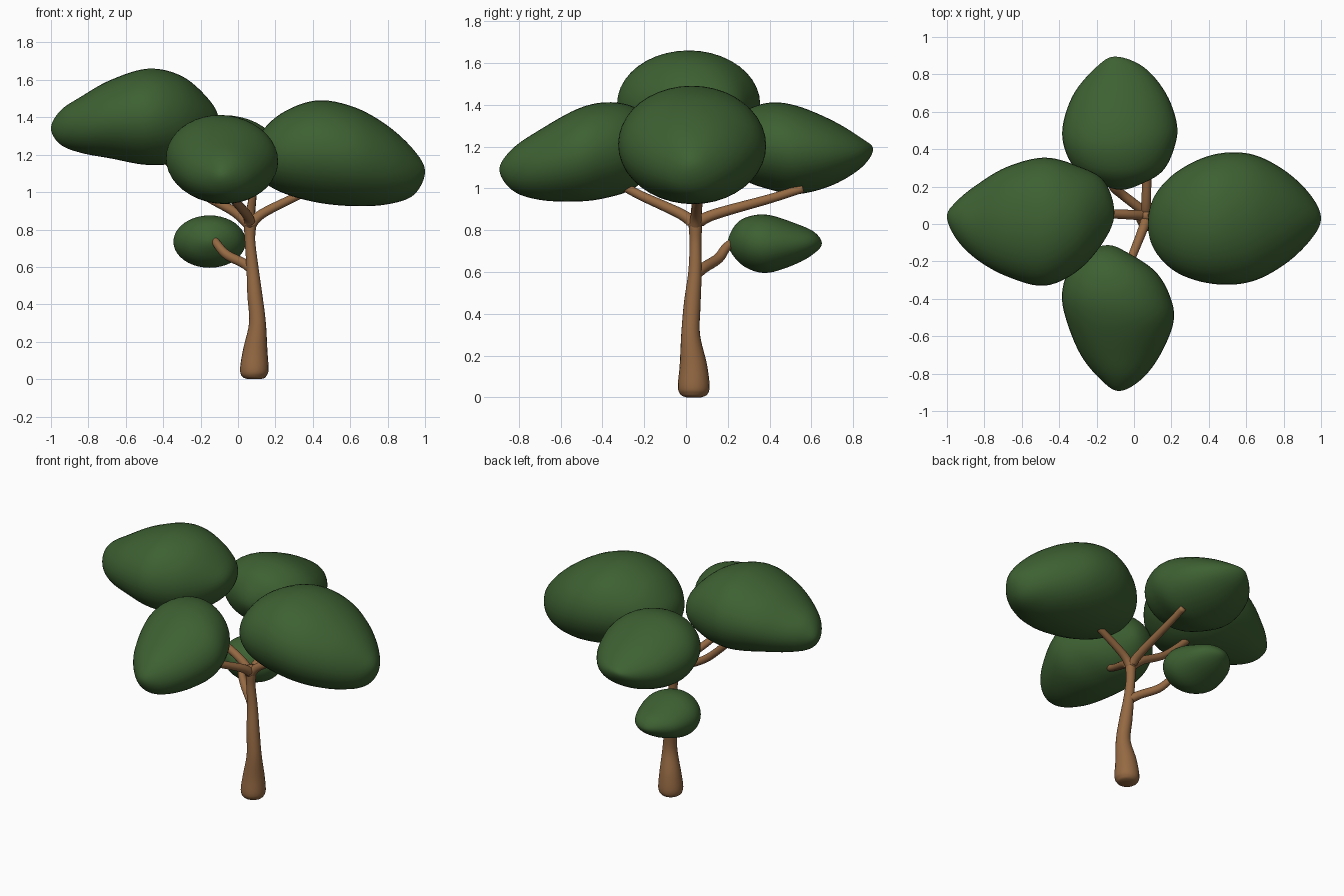
import bpy, bmesh, math

if "Cube" in bpy.data.objects:
    bpy.data.objects.remove(bpy.data.objects["Cube"])


def material(name, rgb):
    m = bpy.data.materials.new(name)
    m.diffuse_color = (*rgb, 1.0)
    m.use_nodes = True
    m.node_tree.nodes["Principled BSDF"].inputs["Base Color"].default_value = m.diffuse_color
    return m


GREEN = material("leaf green", (0.047, 0.118, 0.032))
BROWN = material("bark brown", (0.30, 0.142, 0.056))


def spline(a, b, c, d, t):
    """Smooth curve through b and c."""
    return tuple(0.5 * (2 * q + (r - p) * t + (2 * p - 5 * q + 4 * r - s) * t * t
                        + (3 * q - p - 3 * r + s) * t ** 3)
                 for p, q, r, s in zip(a, b, c, d))


def sample(rows, first, last, steps):
    pts = [first] + rows + [last]
    out = [spline(*pts[i:i + 4], k / steps)
           for i in range(len(rows) - 1) for k in range(steps)]
    return out + [rows[-1]]


def finish(name, bm, mat):
    bmesh.ops.recalc_face_normals(bm, faces=bm.faces)
    for f in bm.faces:
        f.smooth = True
    me = bpy.data.meshes.new(name)
    bm.to_mesh(me)
    bm.free()
    me.materials.append(mat)
    ob = bpy.data.objects.new(name, me)
    bpy.context.collection.objects.link(ob)


def skin_rings(bm, rings, start, end):
    """Bridge vertex rings and close both ends to a point."""
    n = len(rings[0])
    s, e = bm.verts.new(start), bm.verts.new(end)
    for i in range(n):
        j = (i + 1) % n
        bm.faces.new((s, rings[0][j], rings[0][i]))
        bm.faces.new((e, rings[-1][i], rings[-1][j]))
        for a, b in zip(rings, rings[1:]):
            bm.faces.new((a[i], a[j], b[j], b[i]))


def foliage(name, axis, rows, sides=40):
    """Loft ellipses; each row is position, side min, side max, z min, z max."""
    def flip(r):
        return (r[0], r[2], r[1], r[4], r[3])
    pts = sample(rows, flip(rows[1]), flip(rows[-2]), 6)

    def place(u, v, z):
        return (u, v, z) if axis == "x" else (v, u, z)
    bm = bmesh.new()
    rings = []
    for u, v0, v1, z0, z1 in pts[1:-1]:
        ring = []
        for k in range(sides):
            a = 2 * math.pi * k / sides
            ring.append(bm.verts.new(place(
                u, (v0 + v1) / 2 + (v1 - v0) / 2 * math.cos(a),
                (z0 + z1) / 2 + (z1 - z0) / 2 * math.sin(a))))
        rings.append(ring)
    ends = [place(r[0], r[1], r[3]) for r in (rows[0], rows[-1])]
    skin_rings(bm, rings, *ends)
    finish(name, bm, GREEN)


def limb(name, rows, sides=20):
    """Tapered tube; each row is x, y, z, radius."""
    from mathutils import Vector
    pts = sample(rows, rows[0], rows[-1], 6)
    centres = [Vector(p[:3]) for p in pts]
    bm = bmesh.new()
    rings = []
    for i, p in enumerate(pts):
        d = (centres[min(i + 1, len(pts) - 1)] - centres[max(i - 1, 0)]).normalized()
        ref = Vector((0, 1, 0)) if abs(d.y) < 0.7 else Vector((1, 0, 0))
        if name == "branch_low":
            ref = Vector((1, 1, 0))
        s = d.cross(ref).normalized()
        t = d.cross(s)
        rings.append([bm.verts.new(centres[i] + max(p[3], 0.002) * (
            s * math.cos(2 * math.pi * k / sides) + t * math.sin(2 * math.pi * k / sides)))
            for k in range(sides)])
    skin_rings(bm, rings, centres[0], centres[-1])
    finish(name, bm, BROWN)


# Foliage clumps
foliage("foliage_left", "x", [
    (-1.0, .04, .04, 1.34, 1.34), (-.95, -.08, .12, 1.255, 1.435),
    (-.84, -.19, .21, 1.21, 1.51), (-.68, -.28, .305, 1.18, 1.60),
    (-.48, -.33, .355, 1.145, 1.66), (-.30, -.25, .31, 1.165, 1.62),
    (-.16, -.09, .23, 1.26, 1.50), (-.105, .06, .06, 1.39, 1.39)])
foliage("foliage_right", "x", [
    (.075, 0, 0, 1.19, 1.19), (.11, -.14, .15, 1.08, 1.30),
    (.23, -.26, .28, 1.0, 1.42), (.42, -.32, .37, .945, 1.49),
    (.62, -.31, .375, .925, 1.455), (.80, -.22, .29, .935, 1.355),
    (.94, -.09, .16, .985, 1.225), (1.0, .03, .03, 1.11, 1.11)])
foliage("foliage_front", "y", [
    (-.893, -.08, -.08, 1.09, 1.09), (-.83, -.18, .04, .99, 1.19),
    (-.70, -.285, .14, .945, 1.28), (-.52, -.36, .212, .937, 1.38),
    (-.38, -.385, .19, .955, 1.412), (-.25, -.35, .11, 1.0, 1.39),
    (-.15, -.26, -.04, 1.10, 1.31), (-.113, -.14, -.14, 1.2, 1.2)])
foliage("foliage_back", "y", [
    (.895, -.10, -.10, 1.187, 1.187), (.84, -.20, .05, 1.10, 1.24),
    (.70, -.32, .17, 1.015, 1.325), (.53, -.38, .23, .972, 1.395),
    (.40, -.37, .213, .995, 1.41), (.28, -.30, .15, 1.04, 1.37),
    (.21, -.17, .03, 1.12, 1.29), (.183, -.07, -.07, 1.2, 1.2)])
foliage("foliage_low", "y", [
    (.65, -.15, -.15, .737, .737), (.615, -.235, -.06, .69, .79),
    (.53, -.31, 0, .64, .83), (.40, -.345, .04, .597, .872),
    (.31, -.325, .025, .61, .868), (.24, -.26, -.04, .66, .83),
    (.20, -.15, -.15, .74, .74)])

# Trunk with rounded foot
limb("trunk", [
    (.087, .037, 0, .035), (.087, .037, .012, .062), (.087, .037, .05, .076),
    (.092, .035, .15, .066), (.104, .022, .30, .045), (.09, .03, .45, .040),
    (.077, .043, .60, .032), (.064, .045, .74, .028), (.065, .045, .83, .032),
    (.065, .045, .875, .02)])

# Branches reaching into each clump
limb("branch_left", [(.065, .045, .82, .030), (-.02, .05, .895, .026),
                     (-.20, .055, 1.0, .023), (-.40, .05, 1.19, .022)])
limb("branch_right", [(.065, .045, .82, .030), (.13, .05, .885, .025),
                      (.33, .065, .985, .022), (.45, .07, 1.04, .022)])
limb("branch_front", [(.065, .045, .82, .030), (.05, -.02, .875, .026),
                      (-.03, -.225, .97, .022), (-.06, -.33, 1.03, .022)])
limb("branch_back", [(.065, .045, .82, .030), (.065, .12, .87, .026),
                     (.075, .40, .95, .022), (.08, .56, 1.0, .020)])
limb("branch_low", [(.078, .043, .585, .028), (.03, .085, .62, .026),
                    (-.06, .155, .665, .025), (-.11, .195, .72, .022),
                    (-.13, .25, .76, .018)])
